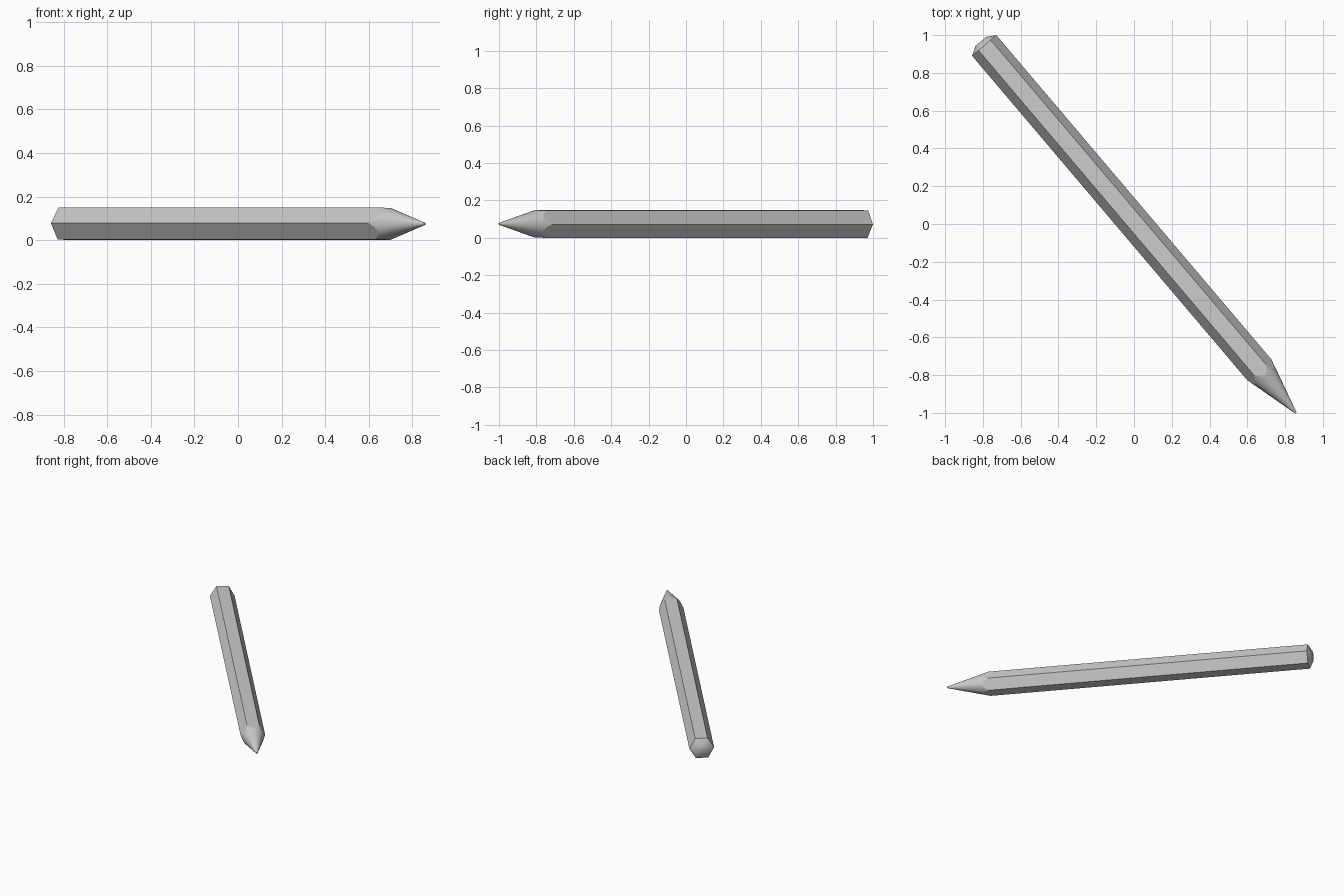
import bpy, bmesh
from math import sin, cos, radians, pi
from mathutils import Vector

if "Cube" in bpy.data.objects:
    bpy.data.objects.remove(bpy.data.objects["Cube"])

R = 0.0845            # hexagon corner radius
ROLL = radians(-2)    # slight roll about the long axis
TIP_R = 0.005
CONE_L = 0.30         # cone length measured at the corners
SEG = 8               # cone segments per hexagon side
end = Vector((-0.793, 0.945, 0.0747))
tip = Vector((0.857, -1.0, 0.0747))
axis = (tip - end).normalized()
side = Vector((0, 0, 1)).cross(axis)
length = (tip - end).length
up = Vector((0, 0, 1))


def hex_radius(a):
    return R * cos(pi / 6) / cos(a % (pi / 3) - pi / 6)


bm = bmesh.new()


def vert(t, r, a):
    a += ROLL
    return bm.verts.new(end + axis * t + side * (r * cos(a)) + up * (r * sin(a)))


def bridge(a, b):
    n = len(a)
    for i in range(n):
        bm.faces.new((a[i], a[(i + 1) % n], b[(i + 1) % n], b[i])).smooth = True


# rounded hexagonal end cap
hex_angles = [i * pi / 3 for i in range(6)]
back = [vert(0, R, a) for a in hex_angles]
inner = [vert(-0.028, 0.037, a) for a in hex_angles]
bridge(back, inner)
bm.faces.new(inner).smooth = True

# scalloped line where the cone meets the hexagonal body
N = 6 * SEG
angles = [i * 2 * pi / N for i in range(N)]
scallop = []
for a in angles:
    r = hex_radius(a)
    t = length - CONE_L * (r - TIP_R) / (R - TIP_R)
    scallop.append(vert(t, r, a))

# flat body sides
for k in range(6):
    row = [scallop[(k * SEG + j) % N] for j in range(SEG + 1)]
    bm.faces.new([back[(k + 1) % 6], back[k]] + row)

# sharpened cone
point = [vert(length, TIP_R, a) for a in angles]
bridge(scallop, point)
bm.faces.new(point)

bmesh.ops.recalc_face_normals(bm, faces=bm.faces)
mesh = bpy.data.meshes.new("pencil")
bm.to_mesh(mesh)
bm.free()
bpy.context.collection.objects.link(bpy.data.objects.new("pencil", mesh))
